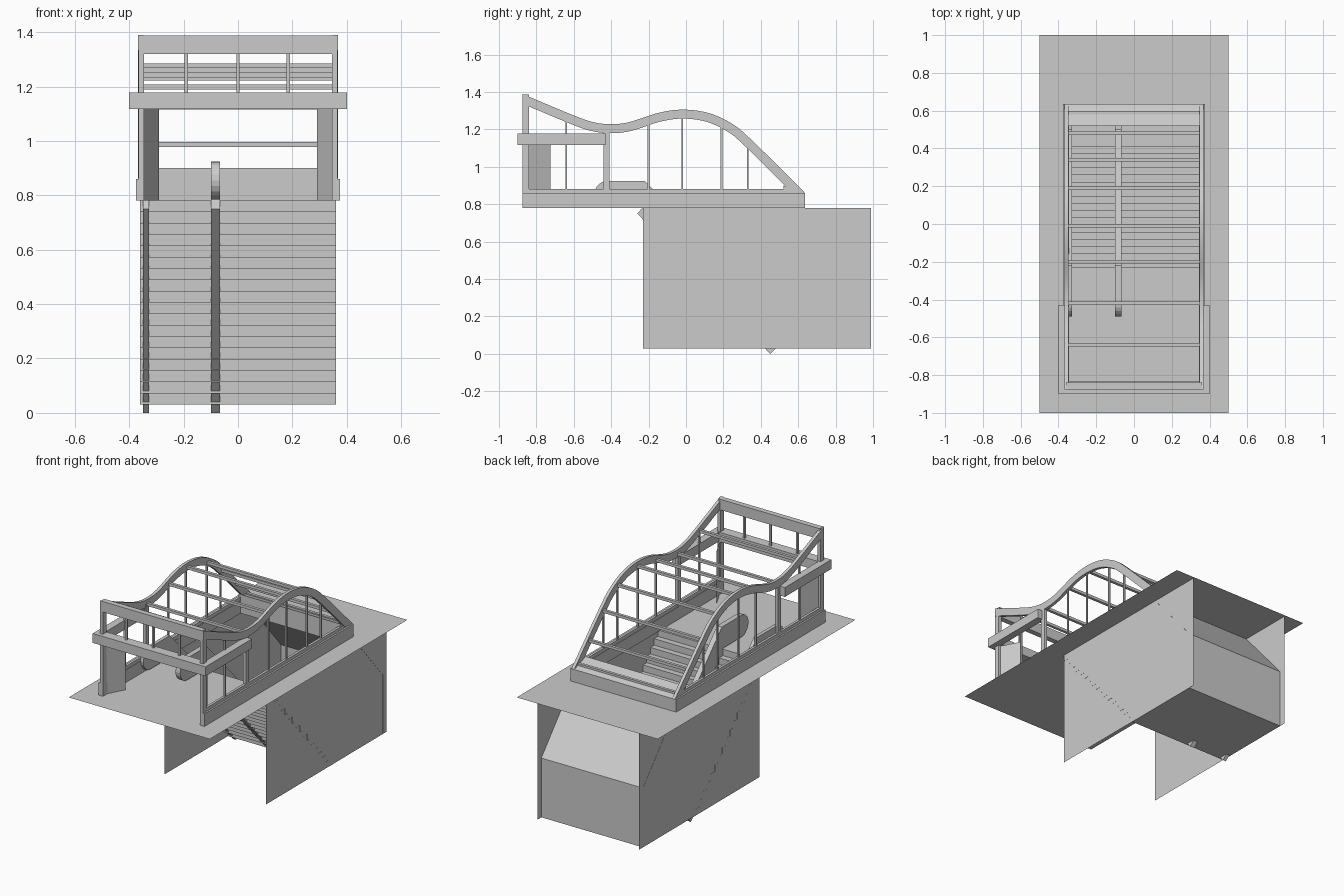
import bpy, bmesh, math
from mathutils import Vector

if "Cube" in bpy.data.objects:
    bpy.data.objects.remove(bpy.data.objects["Cube"])

grey = bpy.data.materials.new("plain_grey")
grey.use_nodes = True
grey.diffuse_color = (0.6, 0.6, 0.6, 1)
grey.node_tree.nodes["Principled BSDF"].inputs["Base Color"].default_value = (0.6, 0.6, 0.6, 1)

GROUND = 0.78
FLOOR = 0.03
HALF = 0.36


def finish(name, bm, fix=True):
    if fix:
        bmesh.ops.recalc_face_normals(bm, faces=bm.faces)
    me = bpy.data.meshes.new(name)
    bm.to_mesh(me)
    bm.free()
    me.materials.append(grey)
    ob = bpy.data.objects.new(name, me)
    bpy.context.collection.objects.link(ob)
    return ob


def box(name, x, y, z):
    bm = bmesh.new()
    bmesh.ops.create_cube(bm, size=1)
    for v in bm.verts:
        for i, (lo, hi) in enumerate((x, y, z)):
            v.co[i] = lo if v.co[i] < 0 else hi
    return finish(name, bm)


def prism(name, outline, x0, x1):
    """Extrude a (y, z) outline from x0 to x1."""
    bm = bmesh.new()
    face = bm.faces.new([bm.verts.new((x0, y, z)) for y, z in outline])
    ext = bmesh.ops.extrude_face_region(bm, geom=[face])["geom"]
    for v in ext:
        if isinstance(v, bmesh.types.BMVert):
            v.co.x = x1
    return finish(name, bm)


def sheet(name, path, half):
    """Open strip swept across x from a (y, z) path."""
    bm = bmesh.new()
    rows = [[bm.verts.new((s * half, y, z)) for s in (-1, 1)] for y, z in path]
    for a, b in zip(rows, rows[1:]):
        bm.faces.new((a[0], a[1], b[1], b[0]))
    return finish(name, bm, False)


# Ground slab with the stair opening
bm = bmesh.new()
rings = []
for hx, y0, y1 in ((0.5, -1, 1), (HALF, -0.23, 0.6)):
    rings.append([bm.verts.new((x, y, GROUND)) for x, y in
                  ((-hx, y0), (hx, y0), (hx, y1), (-hx, y1))])
for i in range(4):
    j = (i + 1) % 4
    bm.faces.new((rings[0][i], rings[0][j], rings[1][j], rings[1][i]))
finish("ground", bm, False)

# Stairs, lower floor, back wall and sloped ceiling
COUNT = 18
run, rise = 0.68 / COUNT, (GROUND - FLOOR) / COUNT
steps = [(-0.23, GROUND)]
for i in range(COUNT):
    y, z = steps[-1]
    steps += [(y, z - rise), (y + run, z - rise)]
sheet("stairs", steps, HALF + 0.001)
sheet("lower_floor", [(0.45, FLOOR), (0.95, FLOOR)], HALF)
sheet("back_wall_and_ceiling", [(0.95, FLOOR), (0.95, 0.41), (0.63, GROUND)], HALF + 0.001)

# Underground side walls
for side, x in (("right", -HALF), ("left", HALF)):
    bm = bmesh.new()
    bm.faces.new([bm.verts.new((x, y, z)) for y, z in
                  ((-0.23, FLOOR), (0.99, FLOOR), (0.99, GROUND), (-0.23, GROUND))])
    finish(side + "_underground_wall", bm)


# Escalator balustrades with rounded ends
def nose(cy, cz, start, n=10, r=0.07):
    return [(cy + r * math.cos(start + math.pi * i / n),
             cz + r * math.sin(start + math.pi * i / n)) for i in range(n + 1)]


rail = nose(-0.42, 0.855, math.pi / 2)
rail += [(-0.23, 0.785), (-0.26, 0.75), (0.45, 0.0), (0.48, FLOOR)]
rail += nose(0.61, 0.10, -math.pi / 2)
rail += [(0.50, 0.17), (-0.22, 0.925)]
prism("outer_balustrade", rail, -0.35, -0.328)
prism("middle_balustrade", rail, -0.10, -0.067)

# Canopy curve, sampled smoothly through a few points
KEYS = [(-0.875, 1.39), (-0.62, 1.283), (-0.5, 1.24), (-0.4, 1.228), (-0.3, 1.24),
        (-0.15, 1.288), (-0.02, 1.306), (0.12, 1.288), (0.25, 1.228), (0.36, 1.135),
        (0.635, 0.862)]


def spline(keys, n=5):
    pts = [Vector(k) for k in keys]
    pts = [2 * pts[0] - pts[1]] + pts + [2 * pts[-1] - pts[-2]]
    out = []
    for a, b, c, d in zip(pts, pts[1:], pts[2:], pts[3:]):
        for i in range(n):
            t = i / n
            out.append(0.5 * (2 * b + (c - a) * t + (2 * a - 5 * b + 4 * c - d) * t * t
                              + (3 * b - a - 3 * c + d) * t ** 3))
    return out + [pts[-2]]


top = spline(KEYS)
under = []
for i, p in enumerate(top):
    d = (top[min(i + 1, len(top) - 1)] - top[max(i - 1, 0)]).normalized()
    under.append(p + Vector((d.y, -d.x)) * 0.048)
under[0] = Vector((-0.875, 1.335))
under[-1] = Vector((0.565, 0.862))


def height(y):
    for a, b in zip(top, top[1:]):
        if a.x <= y <= b.x:
            return a.y + (b.y - a.y) * (y - a.x) / (b.x - a.x)


arch = [tuple(p) for p in top + under[::-1]]

# Sides: arch, posts, curb, canopy band and angled entrance panel
POSTS = (-0.64, -0.2, -0.02, 0.19, 0.33)
for side, s in (("right", -1), ("left", 1)):
    def span(a, b):
        return tuple(sorted((s * a, s * b)))
    prism(side + "_arch", arch, *span(0.347, 0.367))
    box(side + "_curb", span(0.345, 0.375), (-0.875, 0.635), (GROUND, 0.86))
    box(side + "_sill", span(0.348, 0.364), (-0.86, 0.56), (0.86, 0.882))
    box(side + "_front_post", span(0.345, 0.366), (-0.875, -0.84), (0.86, 1.37))
    box(side + "_middle_post", span(0.345, 0.366), (-0.44, -0.41), (0.86, 1.2))
    for y in POSTS:
        box(side + "_thin_post", span(0.35, 0.36), (y - 0.005, y + 0.005),
            (0.86, height(y) - 0.03))
    box(side + "_band", span(0.352, 0.4), (-0.9, -0.43), (1.118, 1.178))
    bm = bmesh.new()
    a, b = (s * 0.35, -0.84), (s * 0.29, -0.725)
    bm.faces.new([bm.verts.new(v) for v in ((*a, GROUND), (*b, GROUND), (*b, 1.118), (*a, 1.118))])
    finish(side + "_entrance_panel", bm)

# Front frame
box("front_band", (-0.4, 0.4), (-0.9, -0.835), (1.118, 1.178))
box("front_top_beam", (-HALF, HALF), (-0.875, -0.84), (1.32, 1.388))
for x in (-0.19, 0, 0.185):
    box("front_mullion", (x - 0.006, x + 0.006), (-0.862, -0.85), (1.17, 1.33))

# Back curb with a sloped top
prism("back_curb", [(0.52, GROUND), (0.635, GROUND), (0.635, 0.86), (0.52, 0.9)], -HALF, HALF)

# Roof bars between the arches
for y in (-0.64, -0.42, -0.2, -0.01, 0.19, 0.34, 0.48, 0.59):
    z = height(y) - 0.03
    box("roof_bar", (-0.352, 0.352), (y - 0.009, y + 0.009), (z - 0.009, z + 0.009))
